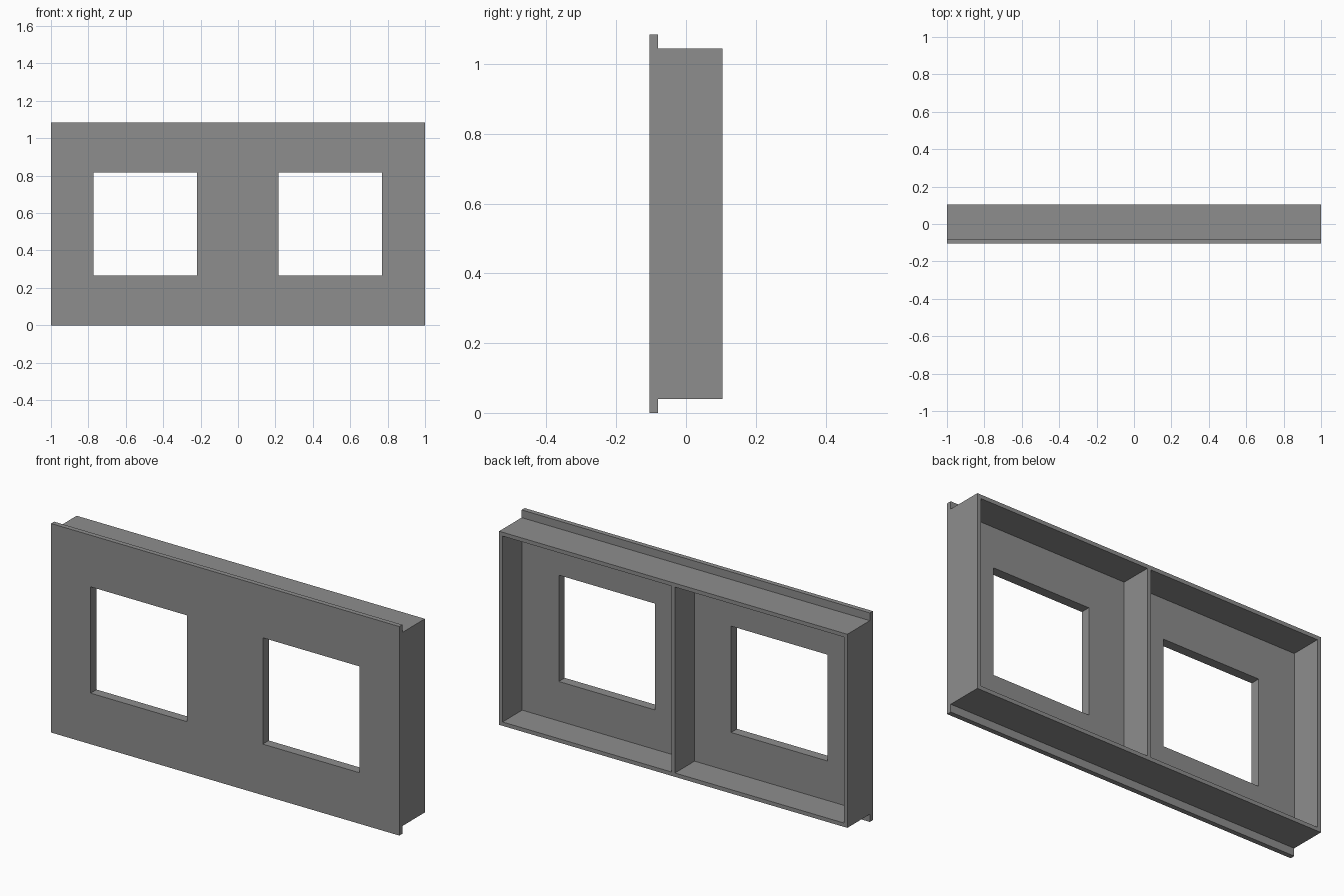
import bpy

if "Cube" in bpy.data.objects:
    bpy.data.objects.remove(bpy.data.objects["Cube"])

grey = bpy.data.materials.new("plain grey")
grey.diffuse_color = (0.27, 0.27, 0.27, 1)
grey.use_nodes = True
grey.node_tree.nodes["Principled BSDF"].inputs["Base Color"].default_value = grey.diffuse_color

# Extents of the panel, the box frame behind it and the openings
FRONT, LIP, FLOOR, BACK = -0.105, -0.08, -0.056, 0.105
TOP, FRAME_LOW, FRAME_HIGH = 1.085, 0.04, 1.045
WALL = 0.02
OPEN_LOW, OPEN_HIGH = 0.265, 0.817
OPENINGS = [(-0.773, -0.22), (0.216, 0.77)]


def grid_solid(name, xs, zs, y0, y1, holes):
    """Solid plate on an x/z grid, with the given (column, row) cells left open."""
    verts = [(x, y, z) for y in (y0, y1) for z in zs for x in xs]
    nx, nz = len(xs), len(zs)
    idx = lambda i, j, k: k * nx * nz + j * nx + i
    solid = {(i, j) for i in range(nx - 1) for j in range(nz - 1)} - set(holes)
    faces = []
    for i, j in sorted(solid):
        ring = [(i, j), (i + 1, j), (i + 1, j + 1), (i, j + 1)]
        faces.append([idx(a, b, 0) for a, b in ring])
        faces.append([idx(a, b, 1) for a, b in reversed(ring)])
        # Side faces only where the neighbouring cell is open
        for n, (di, dj) in enumerate([(0, -1), (1, 0), (0, 1), (-1, 0)]):
            if (i + di, j + dj) not in solid:
                p, q = ring[n], ring[(n + 1) % 4]
                faces.append([idx(*p, 0), idx(*p, 1), idx(*q, 1), idx(*q, 0)])
    mesh = bpy.data.meshes.new(name)
    mesh.from_pydata(verts, [], faces)
    mesh.materials.append(grey)
    obj = bpy.data.objects.new(name, mesh)
    bpy.context.collection.objects.link(obj)
    return obj


# Front panel with overhanging lips and two window openings
(a, b), (c, d) = OPENINGS
windows = [(1, 1), (3, 1)]
grid_solid("front_panel", [-1, a, b, c, d, 1], [0, OPEN_LOW, OPEN_HIGH, TOP],
           FRONT, LIP, windows)

# Inner backing that thickens the panel inside the frame
grid_solid("panel_backing", [-1 + WALL, a, b, c, d, 1 - WALL],
           [FRAME_LOW + WALL, OPEN_LOW, OPEN_HIGH, FRAME_HIGH - WALL],
           LIP, FLOOR, windows)

# Box frame with a central divider, open at the back
grid_solid("box_frame", [-1, -1 + WALL, -WALL / 2, WALL / 2, 1 - WALL, 1],
           [FRAME_LOW, FRAME_LOW + WALL, FRAME_HIGH - WALL, FRAME_HIGH],
           LIP, BACK, [(1, 1), (3, 1)])
